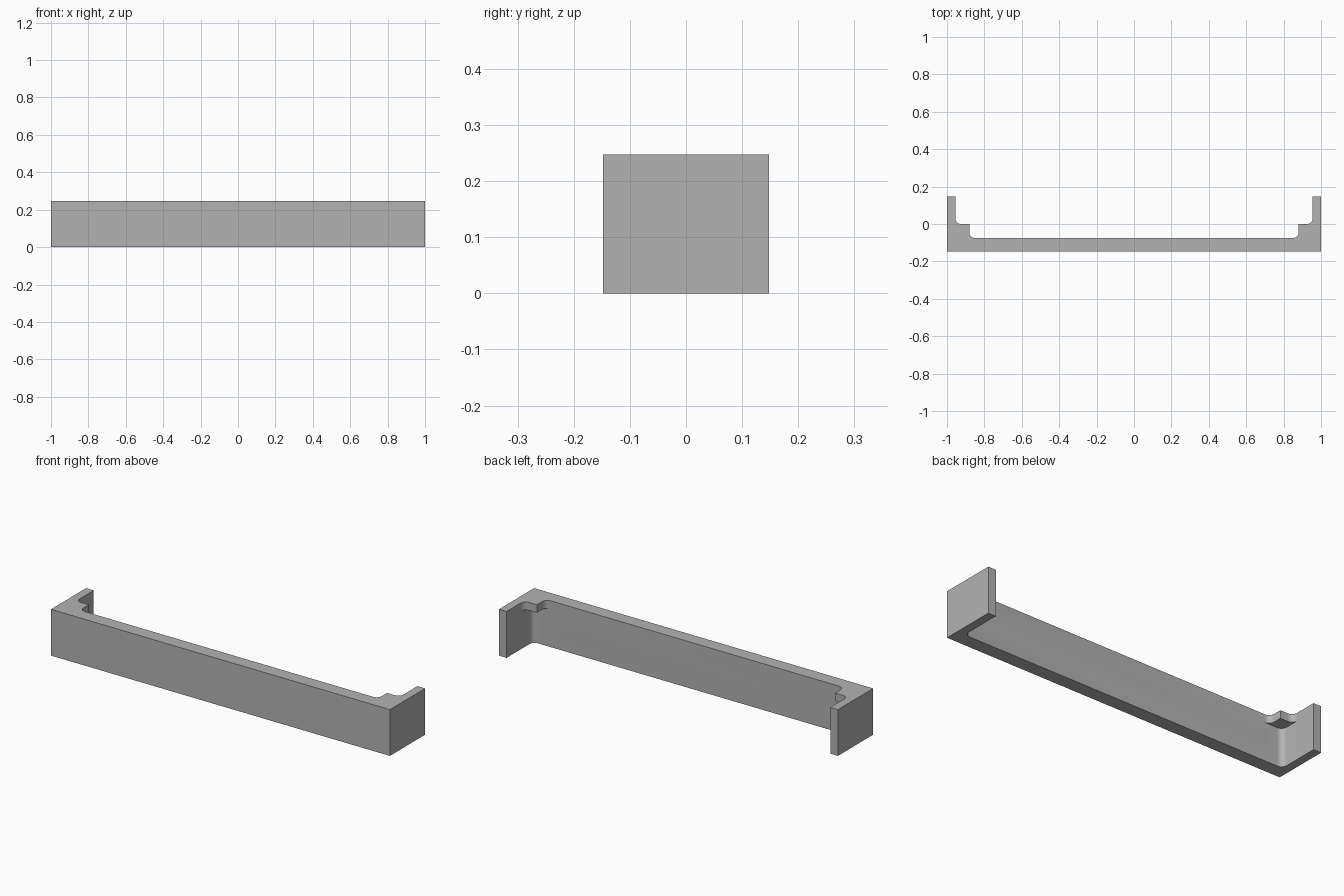
import bpy
import bmesh
import math

HALF_X, HALF_Y, HEIGHT = 1.0, 0.148, 0.247
END_X = 0.955      # inner face of the end walls
WALL_Y = -0.075    # inner face of the long wall
TAB_X = 0.88       # inner edge of the corner tabs
TAB_Z = 0.204      # underside of the corner tabs
RADIUS = 0.03
OPEN_Y = 0.3       # cutters run out past the open back

old = bpy.data.objects.get("Cube")
if old:
    bpy.data.objects.remove(old, do_unlink=True)

grey = bpy.data.materials.new("plain grey")
grey.use_nodes = True
grey.diffuse_color = (0.45, 0.45, 0.45, 1)
grey.node_tree.nodes["Principled BSDF"].inputs["Base Color"].default_value = (0.45, 0.45, 0.45, 1)


def fillet(x, y, steps=8):
    """Quarter round in the lower right corner (x, y)."""
    angles = [-math.pi / 2 + math.pi / 2 * i / steps for i in range(steps + 1)]
    return [(x - RADIUS + RADIUS * math.cos(a), y + RADIUS + RADIUS * math.sin(a))
            for a in angles]


def prism(name, right_side, z0, z1):
    """Extrude a profile given by its right half, mirrored to the left."""
    outline = right_side + [(-x, y) for x, y in reversed(right_side)]
    bm = bmesh.new()
    face = bm.faces.new([bm.verts.new((x, y, z0)) for x, y in outline])
    top = bmesh.ops.extrude_face_region(bm, geom=[face])["geom"]
    bmesh.ops.translate(bm, vec=(0, 0, z1 - z0),
                        verts=[v for v in top if isinstance(v, bmesh.types.BMVert)])
    bmesh.ops.recalc_face_normals(bm, faces=bm.faces)
    mesh = bpy.data.meshes.new(name)
    bm.to_mesh(mesh)
    bm.free()
    mesh.materials.append(grey)
    obj = bpy.data.objects.new(name, mesh)
    bpy.context.collection.objects.link(obj)
    return obj


# Solid block
bracket = prism("bracket", [(HALF_X, -HALF_Y), (HALF_X, HALF_Y)], 0, HEIGHT)

# Hollow below the tabs, then the stepped opening that leaves the tabs
lower_cutter = prism("lower_cutter", fillet(END_X, WALL_Y) + [(END_X, OPEN_Y)],
                     -0.1, TAB_Z)
upper_cutter = prism("upper_cutter",
                     fillet(TAB_X, WALL_Y) + [(TAB_X, 0)]
                     + fillet(END_X, 0) + [(END_X, OPEN_Y)],
                     0.1, HEIGHT + 0.1)

bpy.context.view_layer.objects.active = bracket
bracket.select_set(True)
for cutter in (lower_cutter, upper_cutter):
    cutter.hide_render = True
    cut = bracket.modifiers.new("cut", 'BOOLEAN')
    cut.operation = 'DIFFERENCE'
    cut.solver = 'EXACT'
    cut.object = cutter
    bpy.ops.object.modifier_apply(modifier=cut.name)
    bpy.data.objects.remove(cutter, do_unlink=True)

bpy.ops.object.shade_smooth_by_angle(angle=math.radians(30))
